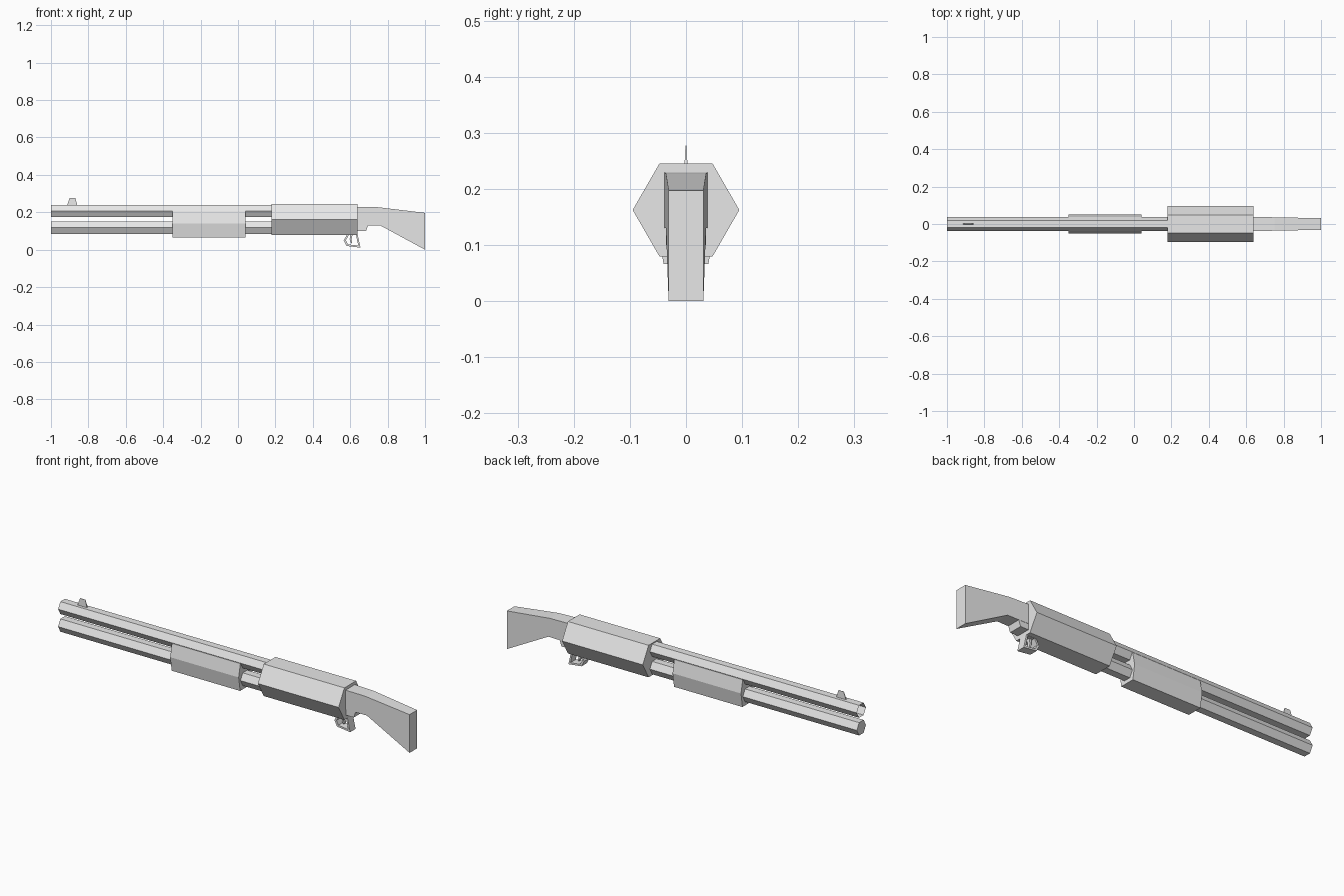
import bpy
import bmesh
from math import cos, sin, pi

cube = bpy.data.objects.get("Cube")
if cube:
    bpy.data.objects.remove(cube, do_unlink=True)

grey = bpy.data.materials.new("light_grey")
grey.use_nodes = True
colour = (0.8, 0.8, 0.8, 1)
grey.diffuse_color = colour
grey.node_tree.nodes["Principled BSDF"].inputs["Base Color"].default_value = colour


def loft(name, rings, caps=True, closed=False):
    """Bridge matching rings of points into a mesh."""
    bm = bmesh.new()
    loops = [[bm.verts.new(p) for p in ring] for ring in rings]
    n = len(loops[0])
    pairs = list(zip(loops, loops[1:]))
    if closed:
        pairs.append((loops[-1], loops[0]))
    for a, b in pairs:
        for i in range(n):
            j = (i + 1) % n
            bm.faces.new((a[i], a[j], b[j], b[i]))
    if caps and not closed:
        bm.faces.new(loops[0])
        bm.faces.new(loops[-1])
    bmesh.ops.recalc_face_normals(bm, faces=bm.faces)
    mesh = bpy.data.meshes.new(name)
    bm.to_mesh(mesh)
    bm.free()
    mesh.materials.append(grey)
    obj = bpy.data.objects.new(name, mesh)
    bpy.context.collection.objects.link(obj)
    return obj


def along_x(name, section, x0, x1, caps=True):
    """Run a (y, z) cross-section from x0 to x1."""
    return loft(name, [[(x, y, z) for y, z in section] for x in (x0, x1)], caps)


def across_y(name, profile, half_width):
    """Give an (x, z) side profile a width that may vary over it."""
    return loft(name, [[(x, s * half_width(x, z), z) for x, z in profile]
                       for s in (-1, 1)])


def hexagon(width, height, zc):
    return [(width * cos(i * pi / 3), zc + height * sin(i * pi / 3) / sin(pi / 3))
            for i in range(6)]


# Open barrel above, capped magazine tube below
along_x("barrel", hexagon(0.037, 0.032, 0.208), -1, 0.22, caps=False)
along_x("magazine_tube", hexagon(0.037, 0.033, 0.118), -1, 0.22)

# Receiver
along_x("receiver", hexagon(0.095, 0.0825, 0.1625), 0.18, 0.64)

# Sliding fore-end
half = [(0.04, 0.066), (0.052, 0.14), (0.038, 0.206)]
along_x("fore_end", half + [(-y, z) for y, z in reversed(half)], -0.35, 0.04)

# Stock tapering to the butt, with a small grip block under its neck
def stock_width(x, z):
    return 0.038 - 0.007 * (x - 0.64) / 0.36

across_y("stock", [(0.62, 0.23), (0.75, 0.227), (1, 0.197), (1, 0),
                   (0.76, 0.13), (0.62, 0.13)], stock_width)
across_y("grip_block", [(0.63, 0.135), (0.63, 0.1), (0.685, 0.1), (0.697, 0.135)],
         lambda x, z: 0.036)

# Front sight blade
across_y("front_sight", [(-0.915, 0.235), (-0.9, 0.277), (-0.87, 0.277), (-0.858, 0.235)],
         lambda x, z: 0.003 if z < 0.25 else 0.001)

# Trigger guard loop: outer and inner outlines on both sides
guard = [(0.587, 0.088), (0.565, 0.05), (0.58, 0.02), (0.655, 0.011), (0.638, 0.088)]
cx, cz = 0.61, 0.053
inner = [(cx + 0.74 * (x - cx), cz + 0.74 * (z - cz)) for x, z in guard]
w = 0.022
loft("trigger_guard", [[(x, y, z) for x, z in outline] for outline, y in
                       ((guard, -w), (guard, w), (inner, w), (inner, -w))], closed=True)

# Curved trigger
across_y("trigger", [(0.6, 0.09), (0.597, 0.055), (0.605, 0.034),
                     (0.611, 0.036), (0.607, 0.056), (0.615, 0.09)],
         lambda x, z: 0.008)
